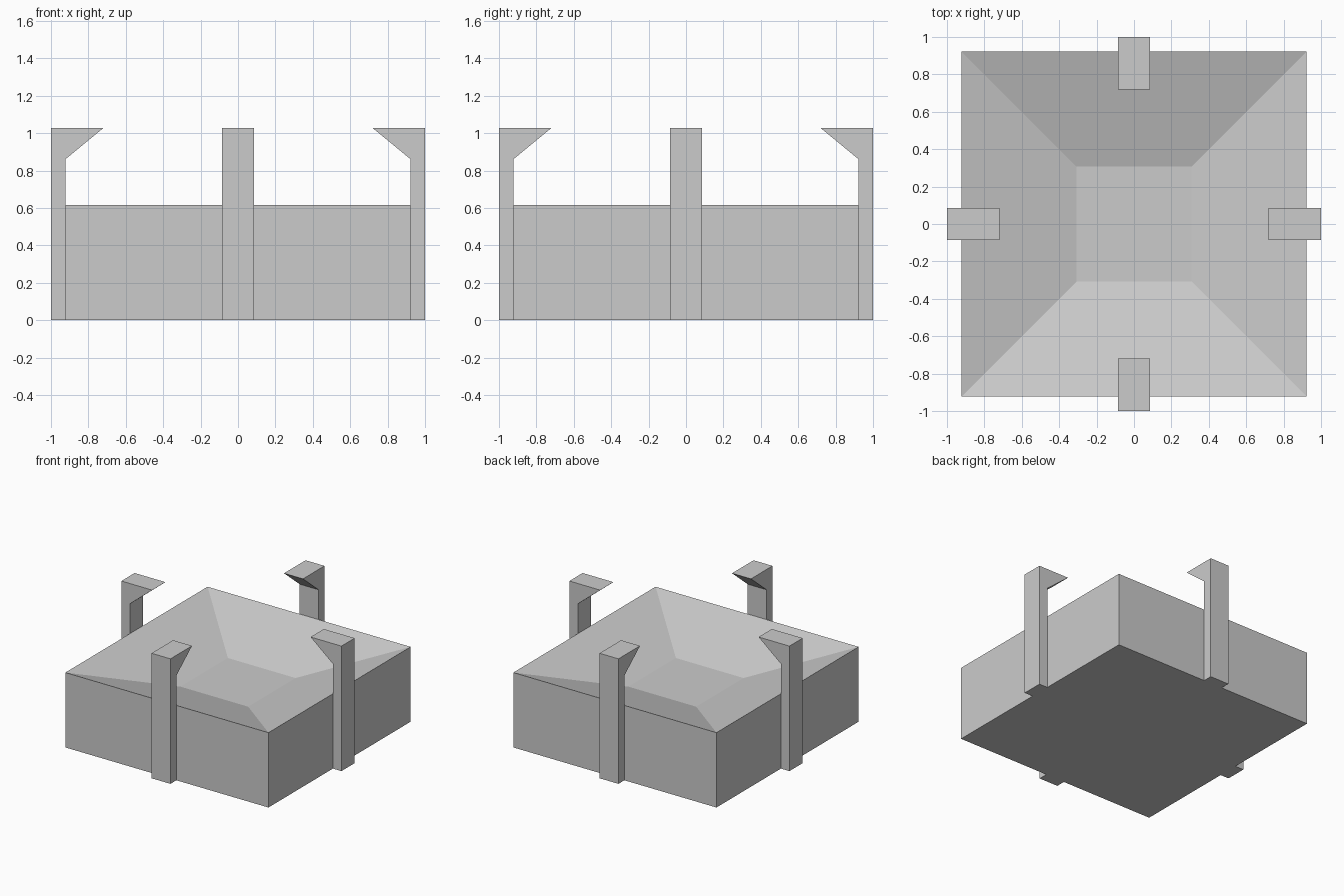
import bpy, bmesh
from mathutils import Matrix
from math import pi

if "Cube" in bpy.data.objects:
    bpy.data.objects.remove(bpy.data.objects["Cube"])

HALF, RIM_Z = 0.923, 0.615        # basin block
FLOOR_HALF, FLOOR_Z = 0.308, 0.429  # sunken floor
POST_HALF_W = 0.086


def finish(bm, name):
    bmesh.ops.recalc_face_normals(bm, faces=bm.faces)
    mesh = bpy.data.meshes.new(name)
    bm.to_mesh(mesh)
    bm.free()
    obj = bpy.data.objects.new(name, mesh)
    bpy.context.collection.objects.link(obj)
    return obj


# Basin: closed block whose top slopes down to a small square floor
bm = bmesh.new()
rings = []
for half, z in ((HALF, 0), (HALF, RIM_Z), (FLOOR_HALF, FLOOR_Z)):
    rings.append([bm.verts.new((sx * half, sy * half, z))
                  for sx, sy in ((-1, -1), (1, -1), (1, 1), (-1, 1))])
for a, b in zip(rings, rings[1:]):
    for i in range(4):
        j = (i + 1) % 4
        bm.faces.new((a[i], a[j], b[j], b[i]))
bm.faces.new(rings[0])
bm.faces.new(rings[-1])
finish(bm, "basin")

# Hooked posts: one side profile, extruded across and turned to each side
profile = [(HALF, 0), (1, 0), (1, 1.027), (0.72, 1.027), (HALF, 0.86)]
for k, side in enumerate(("right", "back", "left", "front")):
    bm = bmesh.new()
    face = bm.faces.new([bm.verts.new((x, -POST_HALF_W, z)) for x, z in profile])
    ext = bmesh.ops.extrude_face_region(bm, geom=[face])
    moved = [g for g in ext["geom"] if isinstance(g, bmesh.types.BMVert)]
    bmesh.ops.translate(bm, verts=moved, vec=(0, 2 * POST_HALF_W, 0))
    if len(bm.faces) < len(profile) + 2:
        bm.faces.new([v for v in bm.verts if v not in moved])
    bmesh.ops.transform(bm, matrix=Matrix.Rotation(k * pi / 2, 4, 'Z'), verts=bm.verts)
    finish(bm, side + "_hooked_post")
